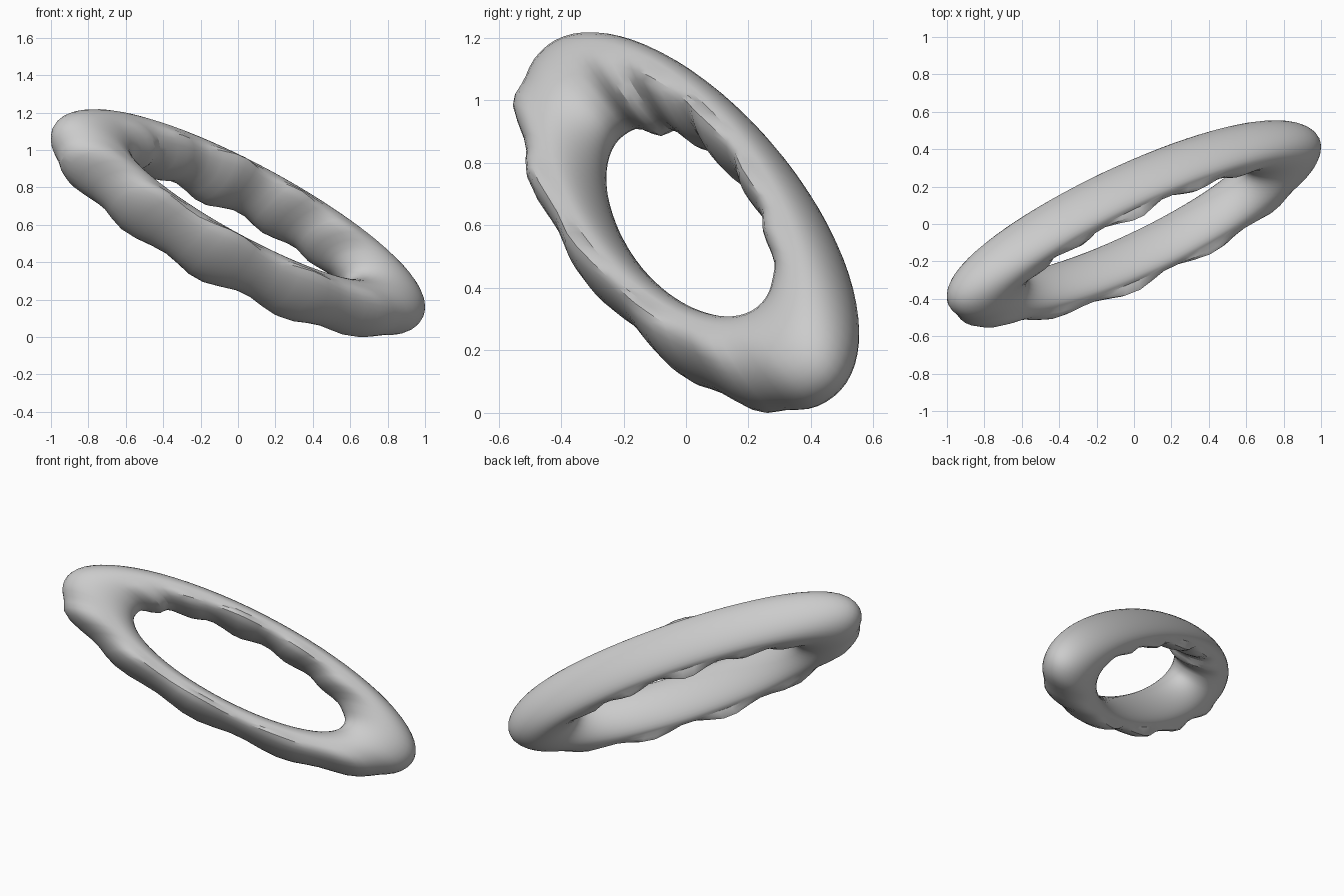
import bpy, bmesh, math
from mathutils import Vector

cube = bpy.data.objects.get("Cube")
if cube:
    bpy.data.objects.remove(cube, do_unlink=True)

mat = bpy.data.materials.new("plain grey")
mat.use_nodes = True
GREY = (0.6, 0.6, 0.6, 1)
mat.diffuse_color = GREY
mat.node_tree.nodes["Principled BSDF"].inputs["Base Color"].default_value = GREY

# Stretched ring frame: long axis, short axis and thickness axis
LONG = Vector((0.785, 0.354, -0.402))
SHORT = Vector((0, 0.196, 0.213))
THICK = Vector((0.36, -0.36, 0.39))
TUBE = 0.25
AROUND, SECTION = 72, 32


def wave(t):
    return 0.75 * math.sin(13 * t + 4.65) + 0.25 * math.sin(7 * t + 2)


def ring_point(t, s):
    """Point on the smooth tube, swollen by a lumpy coating on its lower side."""
    out = LONG * math.cos(t) + SHORT * math.sin(t)
    side = min(1, max(0, -2.5 * math.cos(s) * math.sin(t)))
    cover = side * abs(math.sin(t)) ** (1.3 + 0.7 * math.cos(t))
    tube = TUBE * (1 + cover * (0.2 + 0.2 * wave(t)))
    return out * (1 + tube * math.cos(s)) + THICK * tube * math.sin(s)


# Ring with its lumpy coating
bm = bmesh.new()
grid = [[bm.verts.new(ring_point(math.tau * i / AROUND, math.tau * j / SECTION))
         for j in range(SECTION)] for i in range(AROUND)]
for i in range(AROUND):
    a, b = grid[i - 1], grid[i]
    for j in range(SECTION):
        bm.faces.new((a[j - 1], b[j - 1], b[j], a[j]))
bmesh.ops.recalc_face_normals(bm, faces=bm.faces)

# Centre it and stand it on the ground
spans = [(min(v.co[k] for v in bm.verts), max(v.co[k] for v in bm.verts)) for k in range(3)]
shift = Vector([-sum(spans[0]) / 2, -sum(spans[1]) / 2, -spans[2][0]])
bmesh.ops.translate(bm, verts=bm.verts, vec=shift)

mesh = bpy.data.meshes.new("coated_ring")
bm.to_mesh(mesh)
bm.free()
mesh.materials.append(mat)
ring = bpy.data.objects.new("coated_ring", mesh)
bpy.context.collection.objects.link(ring)
bpy.ops.object.select_all(action="DESELECT")
ring.select_set(True)
bpy.context.view_layer.objects.active = ring
bpy.ops.object.shade_smooth_by_angle(angle=math.radians(30))
